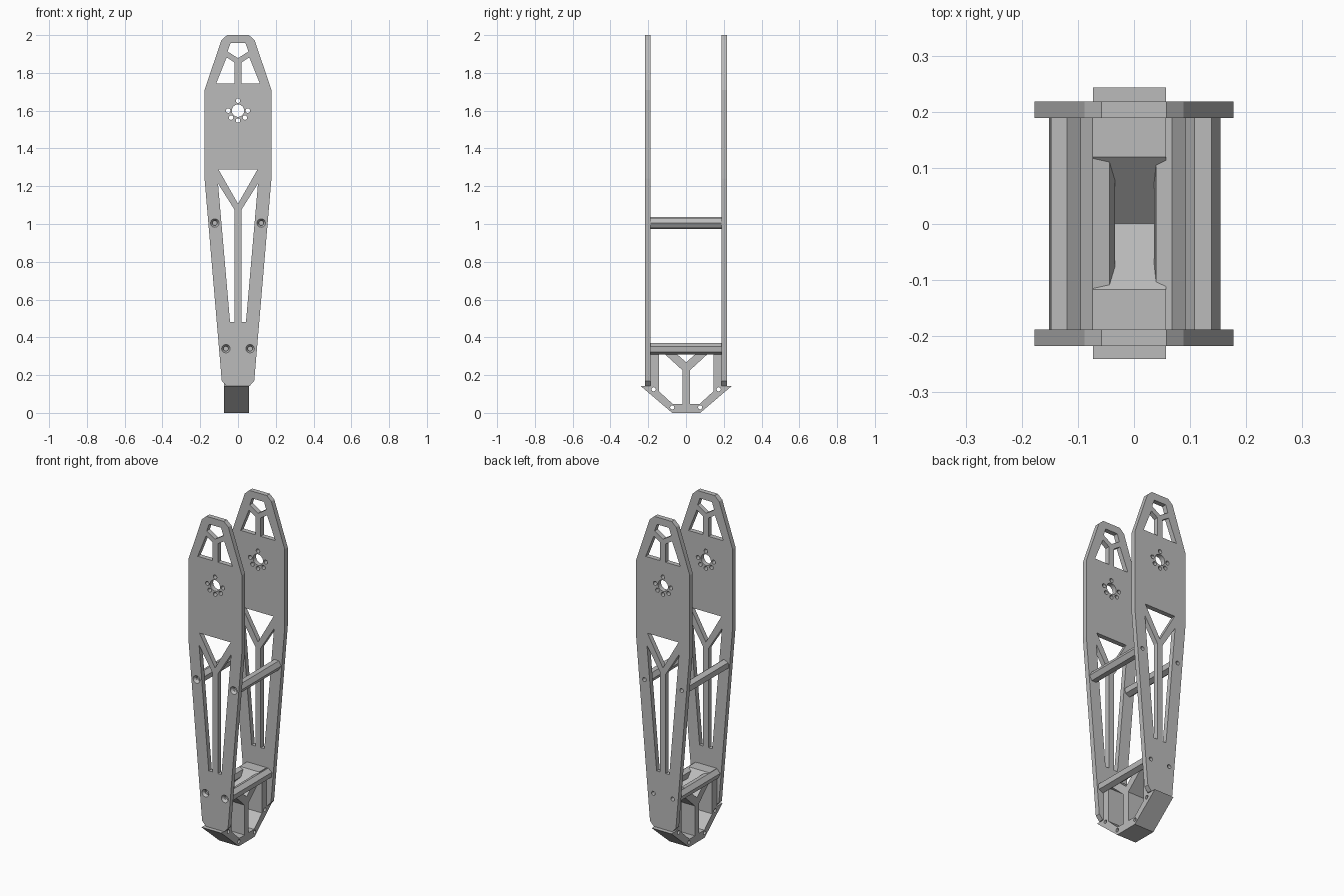
import bpy, bmesh, math
from mathutils import Matrix

old = bpy.data.objects.get("Cube")
if old:
    bpy.data.objects.remove(old, do_unlink=True)

grey = bpy.data.materials.new("plain grey")
grey.use_nodes = True
grey.diffuse_color = (0.5, 0.5, 0.5, 1)
grey.node_tree.nodes["Principled BSDF"].inputs["Base Color"].default_value = (0.5, 0.5, 0.5, 1)


def mirror(points):
    return [(-a, b) for a, b in points]


def circle(cx, cy, r, n=24):
    return [(cx + r * math.cos(math.tau * i / n), cy + r * math.sin(math.tau * i / n)) for i in range(n)]


def sheet(name, loops, half, matrix):
    """Filled outline with holes, extruded to both sides."""
    curve = bpy.data.curves.new(name, 'CURVE')
    curve.dimensions = '2D'
    curve.fill_mode = 'BOTH'
    curve.extrude = half
    for loop in loops:
        s = curve.splines.new('POLY')
        s.points.add(len(loop) - 1)
        for p, (a, b) in zip(s.points, loop):
            p.co = (a, b, 0, 1)
        s.use_cyclic_u = True
    temp = bpy.data.objects.new(name + "_outline", curve)
    bpy.context.collection.objects.link(temp)
    bpy.context.view_layer.update()
    dg = bpy.context.evaluated_depsgraph_get()
    mesh = bpy.data.meshes.new_from_object(temp.evaluated_get(dg))
    bpy.data.objects.remove(temp, do_unlink=True)
    bm = bmesh.new()
    bm.from_mesh(mesh)
    bmesh.ops.remove_doubles(bm, verts=bm.verts, dist=0.0001)
    bmesh.ops.recalc_face_normals(bm, faces=bm.faces)
    bm.transform(matrix)
    for f in bm.faces:
        f.smooth = False
    bm.to_mesh(mesh)
    bm.free()
    mesh.materials.clear()
    mesh.materials.append(grey)
    ob = bpy.data.objects.new(name, mesh)
    bpy.context.collection.objects.link(ob)
    return ob


def rod(name, x, y, z, r1, r2, length, sides, turn=0):
    """Prism or cone lying along y; r1 is the front radius."""
    bm = bmesh.new()
    bmesh.ops.create_cone(bm, cap_ends=True, segments=sides, radius1=r2, radius2=r1, depth=length)
    bm.transform(Matrix.Translation((x, y, z)) @ Matrix.Rotation(math.pi / 2, 4, 'X')
                 @ Matrix.Rotation(math.radians(turn), 4, 'Z'))
    mesh = bpy.data.meshes.new(name)
    bm.to_mesh(mesh)
    bm.free()
    mesh.materials.append(grey)
    ob = bpy.data.objects.new(name, mesh)
    bpy.context.collection.objects.link(ob)
    return ob


# Side plate outline and cut-outs (x, z)
half_outline = [(0.058, 2.0), (0.088, 1.973), (0.177, 1.71), (0.177, 1.24), (0.086, 0.17), (0.062, 0.143)]
outline = half_outline + mirror(half_outline)[::-1]
top_window = [(-0.04, 1.957), (0.04, 1.957), (0.055, 1.913), (0, 1.878), (-0.055, 1.913)]
side_window = [(0.06, 1.882), (0.018, 1.855), (0.018, 1.745), (0.115, 1.745)]
triangle = [(-0.103, 1.288), (0.103, 1.288), (0, 1.107)]
slot = [(0.106, 1.215), (0.018, 1.075), (0.018, 0.48), (0.042, 0.48)]
screws = [(-0.123, 1.005), (0.123, 1.005), (-0.064, 0.34), (0.064, 0.34)]

loops = [outline, top_window, triangle, circle(0, 1.6, 0.033)]
for w in (side_window, slot):
    loops += [w, mirror(w)]
for deg in (0, 90, 180, 225, 270, 315):
    a = math.radians(deg)
    loops.append(circle(0.052 * math.cos(a), 1.6 + 0.052 * math.sin(a), 0.012, 16))
loops += [circle(x, z, 0.012, 16) for x, z in screws]

stand = Matrix.Rotation(math.pi / 2, 4, 'X')
front = sheet("front_plate", loops, 0.0145, Matrix.Translation((0, -0.2025, 0)) @ stand)
back = sheet("back_plate", loops, 0.0145, Matrix.Translation((0, 0.2035, 0)) @ stand)

# Countersunk screw recesses on the front plate
for i, (x, z) in enumerate(screws):
    cutter = rod("recess_cutter", x, -0.212, z, 0.026, 0.013, 0.022, 24)
    cutter.hide_render = True
    cutter.hide_viewport = True
    mod = front.modifiers.new("recess", 'BOOLEAN')
    mod.operation = 'DIFFERENCE'
    mod.solver = 'EXACT'
    mod.object = cutter

# Hexagonal spacers between the plates
names = ["upper_right_spacer", "upper_left_spacer", "lower_right_spacer", "lower_left_spacer"]
for name, (x, z), turn in zip(names, screws, (-7, 30, 19, -7)):
    rod(name, x, 0, z, 0.031, 0.031, 0.378, 6, turn)

# Foot bracket profile (y, z)
half_foot = [(0.074, 0), (0.242, 0.143), (0.189, 0.143), (0.189, 0.371), (0.118, 0.371)]
foot = half_foot + [(0, 0.268)] + mirror(half_foot)[::-1]
opening = [(0.145, 0.115), (0.07, 0.046), (0.019, 0.046), (0.019, 0.225), (0.125, 0.322), (0.145, 0.322)]
foot_loops = [foot, opening, mirror(opening)]
for y, z in ((0.172, 0.125), (0.074, 0.029)):
    foot_loops += [circle(y, z, 0.011, 16), circle(-y, z, 0.011, 16)]
lay = Matrix(((0, 0, 1, 0), (1, 0, 0, 0), (0, 1, 0, 0), (0, 0, 0, 1)))
sheet("foot_bracket", foot_loops, 0.065, Matrix.Translation((-0.008, 0.001, 0)) @ lay)
